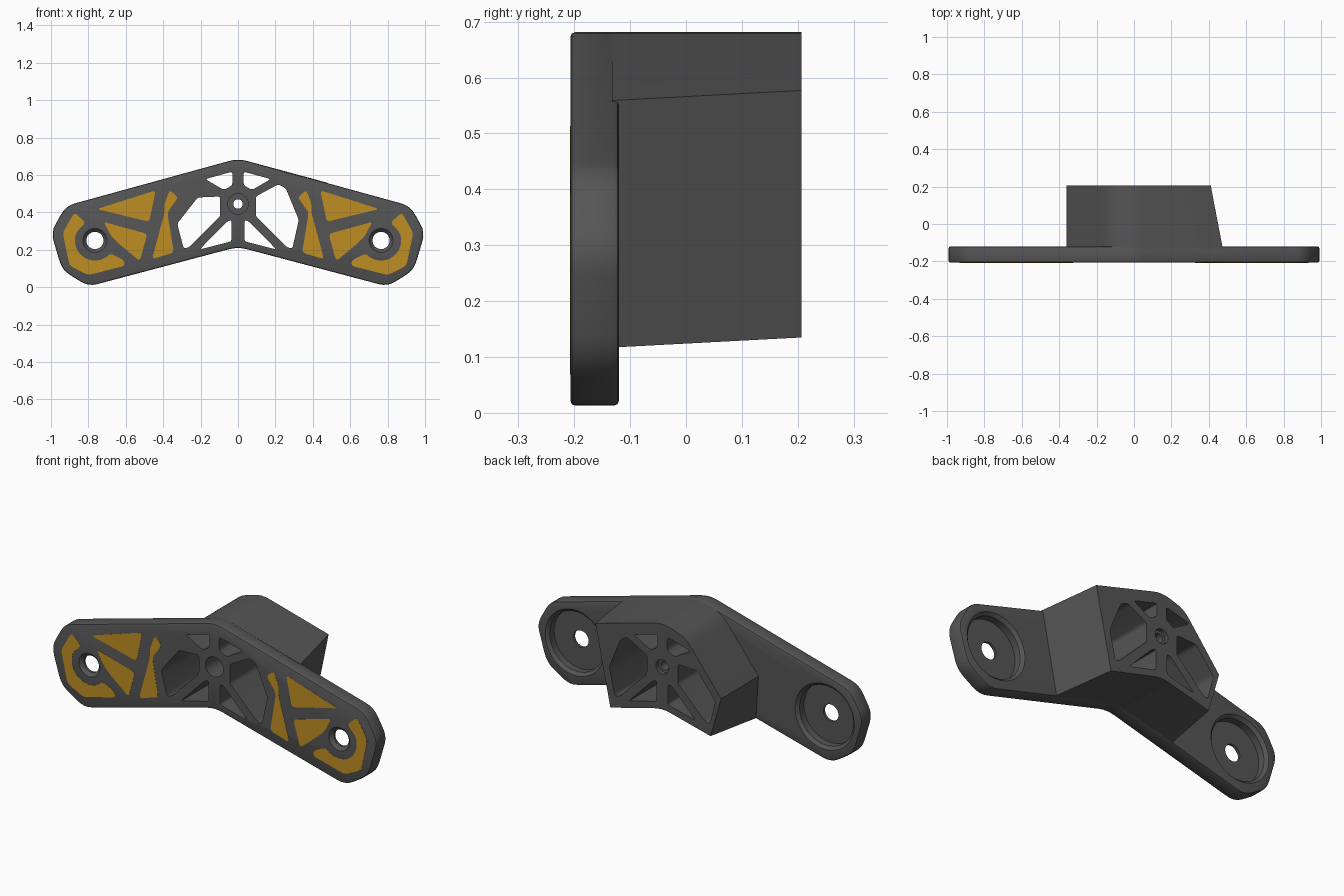
import bpy, bmesh, math
from mathutils import Vector

if "Cube" in bpy.data.objects:
    bpy.data.objects.remove(bpy.data.objects["Cube"])

FRONT, PLATE_BACK, BACK = -0.207, -0.12, 0.207


def material(name, rgb):
    m = bpy.data.materials.new(name)
    m.diffuse_color = (*rgb, 1)
    m.use_nodes = True
    m.node_tree.nodes["Principled BSDF"].inputs["Base Color"].default_value = m.diffuse_color
    return m


GREY = material("dark grey", (0.09, 0.09, 0.09))
GOLD = material("gold", (0.52, 0.27, 0.016))


def rounded(points, r, steps=4):
    """Round every corner of an outline with a small curve."""
    out, n = [], len(points)
    for i in range(n):
        p, a, b = (Vector(points[j % n]) for j in (i, i - 1, i + 1))
        a = p + (a - p).normalized() * min(r, (a - p).length * 0.45)
        b = p + (b - p).normalized() * min(r, (b - p).length * 0.45)
        for k in range(steps + 1):
            t = k / steps
            out.append(a * (1 - t) ** 2 + p * 2 * t * (1 - t) + b * t * t)
    return out


def circle(cx, cz, r, n=48):
    return [(cx + r * math.cos(2 * math.pi * i / n),
             cz + r * math.sin(2 * math.pi * i / n)) for i in range(n)]


def mirror(points):
    return [(-x, z) for x, z in points]


def loft(name, front, back, y0, y1, mat=GREY):
    """Solid between an x-z outline at y0 and a matching one at y1."""
    bm = bmesh.new()
    f = [bm.verts.new((x, y0, z)) for x, z in front]
    b = [bm.verts.new((x, y1, z)) for x, z in back]
    bm.faces.new(f)
    bm.faces.new(b[::-1])
    n = len(f)
    for i in range(n):
        bm.faces.new((f[i], b[i], b[(i + 1) % n], f[(i + 1) % n]))
    bmesh.ops.recalc_face_normals(bm, faces=bm.faces)
    me = bpy.data.meshes.new(name)
    bm.to_mesh(me)
    bm.free()
    me.materials.append(mat)
    ob = bpy.data.objects.new(name, me)
    bpy.context.collection.objects.link(ob)
    return ob


def prism(name, outline, y0, y1, mat=GREY):
    return loft(name, outline, outline, y0, y1, mat)


# Boomerang face plate with chamfered rims
half = [(0.92, 0.435), (1.0, 0.294), (0.94, 0.092), (0.80, 0.004)]
outline = rounded([(0, 0.688)] + half + [(0, 0.216)] + mirror(half)[::-1], 0.05)
plate = prism("face_plate", outline, FRONT, PLATE_BACK)
bevel = plate.modifiers.new("rim", 'BEVEL')
bevel.width, bevel.segments, bevel.angle_limit = 0.009, 2, math.radians(50)

# Rear block: square shoulder on one side, steep shoulder on the other
boss_front = rounded([(0, 0.688), (0.475, 0.559), (0.388, 0.117), (0, 0.216),
                      (-0.345, 0.128), (-0.36, 0.365), (-0.14, 0.646)], 0.05)
boss_back = rounded([(0, 0.688), (0.41, 0.577), (0.318, 0.135), (0, 0.216),
                     (-0.295, 0.141), (-0.36, 0.365), (-0.14, 0.646)], 0.05)
# keep the end corners crisp
for ring, pts in ((boss_front, [(0.475, 0.559), (0.388, 0.117), (-0.345, 0.128), (-0.36, 0.365)]),
                  (boss_back, [(0.41, 0.577), (0.318, 0.135), (-0.295, 0.141), (-0.36, 0.365)])):
    for corner, p in zip((1, 2, 4, 5), pts):
        a, b = ring[corner * 5].copy(), ring[corner * 5 + 4].copy()
        p = Vector(p)
        ring[corner * 5:corner * 5 + 5] = [a.lerp(p, 0.5), a.lerp(p, 0.9), p,
                                           b.lerp(p, 0.9), b.lerp(p, 0.5)]
boss = loft("rear_block", boss_front, boss_back, PLATE_BACK - 0.012, BACK)

# Spoked openings through plate and block
openings = [
    [(0.03, 0.545), (0.03, 0.618), (0.175, 0.578), (0.075, 0.52)],
    [(0.095, 0.485), (0.215, 0.55), (0.255, 0.53), (0.325, 0.36), (0.29, 0.205),
     (0.26, 0.215), (0.095, 0.38)],
    [(0.035, 0.36), (0.035, 0.245), (0.205, 0.202), (0.06, 0.35)],
]


def under_shoulder(points):
    return [(x, min(z, 0.575 - 1.27 * (x - 0.14)) if x > 0.2 else z) for x, z in points]


cutters = []
for o in openings:
    cutters.append(prism("opening_cutter", rounded(o, 0.015), -0.3, 0.3))
    cutters.append(prism("opening_cutter", rounded(mirror(under_shoulder(o)), 0.015), -0.3, 0.3))

# Centre bolt hole, counterbored front and back
cutters.append(prism("centre_hole_cutter", circle(0, 0.445, 0.025), -0.3, 0.3))
cutters.append(prism("centre_front_bore_cutter", circle(0, 0.445, 0.055), -0.3, 0.0))
cutters.append(prism("centre_back_bore_cutter", circle(0, 0.445, 0.04), 0.185, 0.3))

# End bolt holes with a countersunk front and wide rear recess
for s in (-1, 1):
    c = (0.765 * s, 0.25)
    cutters.append(prism("end_hole_cutter", circle(*c, 0.046), -0.3, 0))
    cutters.append(loft("countersink_cutter", circle(*c, 0.068), circle(*c, 0.044),
                        FRONT - 0.004, FRONT + 0.02))
    cutters.append(prism("recess_cutter", circle(*c, 0.165), FRONT + 0.032, 0))
    cutters.append(loft("recess_lip_cutter", circle(*c, 0.163), circle(*c, 0.185),
                        PLATE_BACK - 0.018, PLATE_BACK + 0.004))


def cut(ob, tools):
    for t in tools:
        m = ob.modifiers.new("cut", 'BOOLEAN')
        m.operation, m.solver, m.object = 'DIFFERENCE', 'EXACT', t
    dg = bpy.context.evaluated_depsgraph_get()
    me = bpy.data.meshes.new_from_object(ob.evaluated_get(dg))
    ob.modifiers.clear()
    ob.data = me
    bpy.ops.object.select_all(action='DESELECT')
    ob.select_set(True)
    bpy.context.view_layer.objects.active = ob
    bpy.ops.object.shade_smooth_by_angle(angle=math.radians(25))


cut(plate, cutters)
cut(boss, [c for c in cutters if c.name.startswith(("opening", "centre"))])
for c in cutters:
    bpy.data.objects.remove(c)

# Gold inlays on the front face
arc = [(0.765 + 0.108 * math.cos(math.radians(a)), 0.25 + 0.108 * math.sin(math.radians(a)))
       for a in range(220, 400, 15)]
inlays = {
    "upper_inlay": [(0.755, 0.418), (0.44, 0.518), (0.475, 0.35)],
    "blade_inlay": [(0.365, 0.52), (0.32, 0.48), (0.378, 0.40), (0.343, 0.185),
                    (0.46, 0.15), (0.392, 0.40), (0.395, 0.44)],
    "lower_inlay": [(0.72, 0.35), (0.485, 0.285), (0.525, 0.14), (0.64, 0.235), (0.675, 0.27)],
    "hook_inlay": [(0.875, 0.40), (0.937, 0.29), (0.90, 0.115), (0.80, 0.065), (0.605, 0.115),
                   (0.61, 0.145)] + arc + [(0.815, 0.345)],
}
for name, pts in inlays.items():
    r = rounded(pts, 0.02)
    prism(name + "_right", r, FRONT - 0.001, FRONT + 0.004, GOLD)
    prism(name + "_left", mirror(r), FRONT - 0.001, FRONT + 0.004, GOLD)
